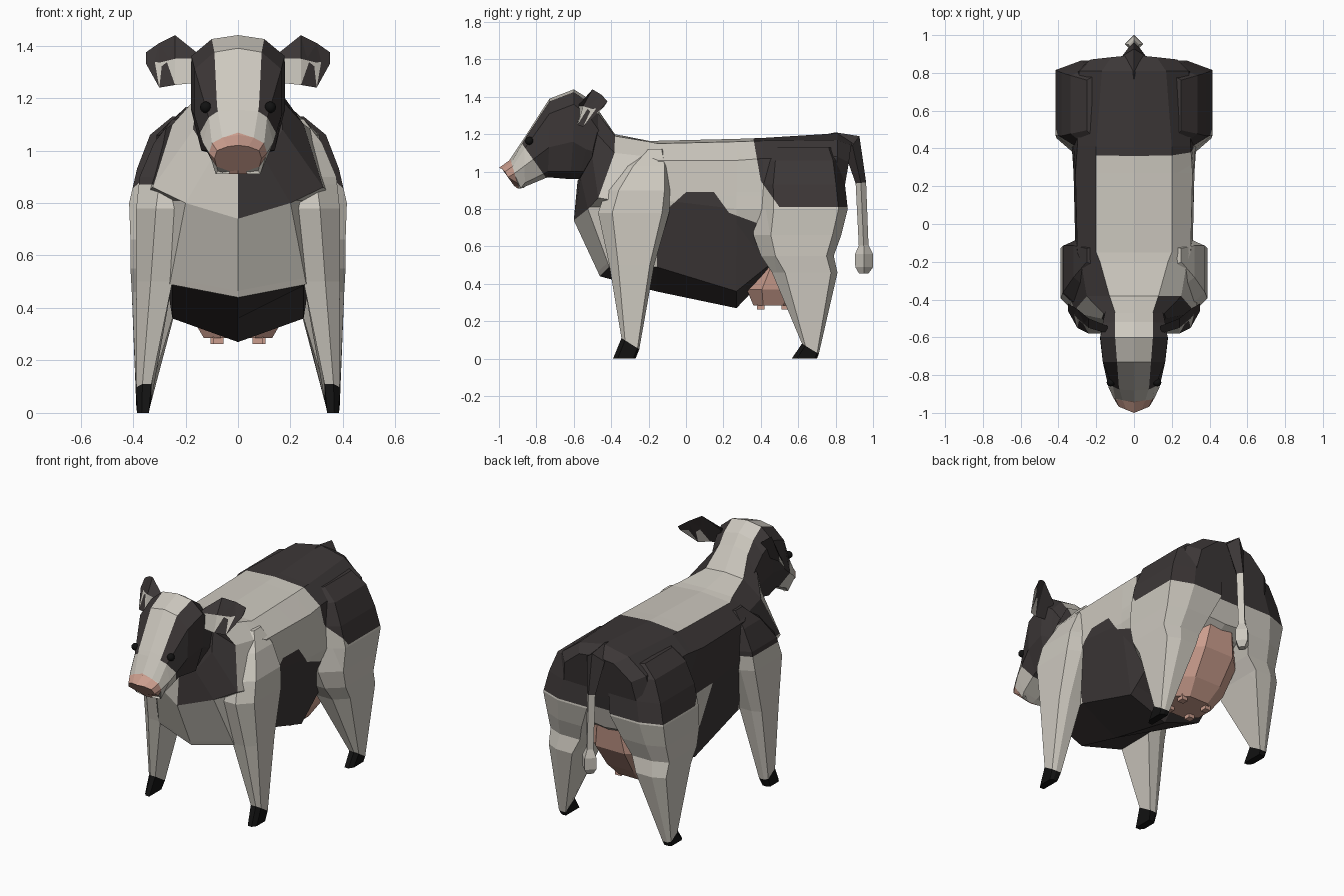
import bpy
import bmesh
from mathutils import Vector

if "Cube" in bpy.data.objects:
    bpy.data.objects.remove(bpy.data.objects["Cube"], do_unlink=True)


def material(name, colour):
    mat = bpy.data.materials.new(name)
    mat.use_nodes = True
    mat.diffuse_color = (*colour, 1)
    bsdf = next(n for n in mat.node_tree.nodes if n.type == "BSDF_PRINCIPLED")
    bsdf.inputs["Base Color"].default_value = (*colour, 1)
    bsdf.inputs["Roughness"].default_value = 0.9
    return mat


CREAM, DARK, PINK, BLACK = range(4)
MATERIALS = [
    material("cream_hide", (0.61, 0.58, 0.52)),
    material("dark_hide", (0.045, 0.038, 0.038)),
    material("pink_skin", (0.60, 0.34, 0.27)),
    material("black_horn", (0.006, 0.006, 0.006)),
]


def above(line, p):
    """True when p lies to the left of a line drawn in the side plane."""
    (ay, az), (by, bz) = line
    return (by - ay) * (p.z - az) - (bz - az) * (p.y - ay) > 0


def finish(name, bm, paint, cuts=()):
    """Cut along the colour borders, paint each face by its centre, add the object."""
    bmesh.ops.recalc_face_normals(bm, faces=bm.faces)
    for (ay, az), (by, bz) in cuts:
        bmesh.ops.bisect_plane(
            bm, geom=bm.verts[:] + bm.edges[:] + bm.faces[:], dist=0.0005,
            plane_co=(0, ay, az), plane_no=Vector((0, az - bz, by - ay)).normalized())
    for face in bm.faces:
        face.material_index = paint(face.calc_center_median(), face)
    mesh = bpy.data.meshes.new(name)
    bm.to_mesh(mesh)
    bm.free()
    for mat in MATERIALS:
        mesh.materials.append(mat)
    obj = bpy.data.objects.new(name, mesh)
    bpy.context.collection.objects.link(obj)
    return obj


def loft(name, rings, paint, cuts=()):
    bm = bmesh.new()
    loops = [[bm.verts.new(p) for p in ring] for ring in rings]
    count = len(loops[0])
    for a, b in zip(loops, loops[1:]):
        for i in range(count):
            j = (i + 1) % count
            bm.faces.new((a[i], a[j], b[j], b[i]))
    bm.faces.new(loops[0])
    bm.faces.new(loops[-1])
    return finish(name, bm, paint, cuts)


def section(y_top, y_low, half, sweep=0):
    """Symmetric cross-section from half outline points, leaning from top to bottom."""
    top, low = half[0][1], half[-1][1]
    pts = []
    for x, z in half:
        t = (top - z) / (top - low)
        pts.append((x, y_top + (y_low - y_top) * t ** 3 + sweep * x, z))
    return pts + [(-x, y, z) for x, y, z in pts[-2:0:-1]]


def box_ring(side, z, y0, y1, x0, x1, drop=0):
    """Leg section with bevelled outer corners, lowered by drop at the back."""
    mid, depth = x0 + 0.6 * (x1 - x0), y1 - y0
    return [(side * x, y, z - drop * (y - y0) / depth) for x, y in (
        (x0, y0), (mid, y0), (x1, y0 + 0.2 * depth), (x1, y1 - 0.1 * depth), (mid, y1), (x0, y1))]


# Borders of the hide patches, in the side plane
RUMP_FRONT = ((0.36, 1.18), (0.40, 0.95))
RUMP_CORNER = ((0.40, 0.95), (0.50, 0.81))
RUMP_LOW = ((0, 0.81), (1, 0.81))
FLANK = [((-0.10, 0.80), (0, 0.89)), ((0, 0.89), (0.15, 0.89)),
         ((0.15, 0.89), (0.23, 0.78)), ((0.23, 0.78), (0.42, 0.71))]
FLANK_REAR = ((0.30, 0.45), (0.19, 0.81))
SHOULDER_LOW = ((0, 0.87), (1, 0.87))


def is_rump(p):
    return above(RUMP_FRONT, p) and above(RUMP_CORNER, p) and above(RUMP_LOW, p)


def paint_body(p, face):
    if is_rump(p):
        return DARK
    if p.z < 0.47 and p.y < 0.42:
        return DARK if p.y > -0.4 else CREAM
    if -0.16 < p.y < 0.42:
        if p.x < 0:
            rear_spot = not above(FLANK_REAR, p) and not above(RUMP_LOW, p)
            return DARK if p.x < -0.2 and not rear_spot else CREAM
        below = [not above(line, p) for line in FLANK]
        return DARK if below[0] and below[1] and (below[2] or below[3]) else CREAM
    if p.y < -0.16 and p.x < -0.18 and above(SHOULDER_LOW, p):
        return DARK
    return CREAM


# Trunk
chest = section(-0.38, -0.60, [(0, 1.20), (0.13, 1.19), (0.25, 1.10), (0.325, 0.86), (0.2, 0.80), (0, 0.74)])
trunk = [
    chest,
    section(-0.20, -0.46, [(0, 1.165), (0.18, 1.16), (0.28, 1.08), (0.37, 0.82), (0.26, 0.49), (0, 0.44)]),
    section(-0.15, -0.16, [(0, 1.165), (0.2, 1.15), (0.30, 1.06), (0.31, 0.85), (0.25, 0.49), (0, 0.36)]),
    section(0.27, 0.27, [(0, 1.175), (0.2, 1.16), (0.31, 1.06), (0.32, 0.80), (0.25, 0.36), (0, 0.27)]),
    section(0.41, 0.45, [(0, 1.18), (0.2, 1.165), (0.3, 1.07), (0.33, 0.80), (0.25, 0.50), (0, 0.46)]),
    section(0.81, 0.72, [(0, 1.205), (0.17, 1.17), (0.29, 1.08), (0.35, 0.80), (0.25, 0.66), (0, 0.62)]),
    section(0.895, 0.80, [(0, 1.16), (0.12, 1.14), (0.23, 1.05), (0.27, 0.80), (0.2, 0.70), (0, 0.68)], -0.1),
]
loft("trunk", trunk, paint_body,
     [RUMP_FRONT, RUMP_CORNER, RUMP_LOW, SHOULDER_LOW, FLANK_REAR] + FLANK)


# Neck
def paint_neck(p, face):
    if abs(p.x) < 0.13 and p.z > 1.15:
        return CREAM
    return DARK if p.x > 0 or p.z > 1.1 else CREAM


nape = section(-0.47, -0.58, [(0, 1.33), (0.1, 1.31), (0.16, 1.2), (0.17, 1.08), (0.1, 0.97), (0, 0.95)])
loft("neck", [nape, chest], paint_neck)

# Head
NOSE = ((-0.89, 0.90), (-0.94, 1.07))
MUZZLE = ((-0.75, 0.97), (-0.87, 1.14))


def paint_head(p, face):
    if above(NOSE, p):
        return PINK
    on_blaze = abs(p.x) < 0.075 and p.z > 1.1
    return CREAM if on_blaze or above(MUZZLE, p) else DARK


head = [
    section(-1.0, -0.92, [(0, 1.02), (0.04, 1.015), (0.08, 1.0), (0.09, 0.97), (0.075, 0.915), (0, 0.925)], 0.4),
    section(-0.945, -0.90, [(0, 1.06), (0.06, 1.05), (0.1, 1.03), (0.11, 0.99), (0.085, 0.91), (0, 0.91)], 0.2),
    section(-0.865, -0.86, [(0, 1.18), (0.08, 1.17), (0.11, 1.12), (0.135, 1.03), (0.09, 0.94), (0, 0.92)]),
    section(-0.73, -0.74, [(0, 1.39), (0.09, 1.375), (0.165, 1.31), (0.165, 1.13), (0.11, 1.0), (0, 0.97)]),
    section(-0.60, -0.62, [(0, 1.44), (0.1, 1.425), (0.178, 1.36), (0.18, 1.16), (0.14, 1.0), (0, 0.96)]),
    section(-0.52, -0.58, [(0, 1.39), (0.1, 1.37), (0.165, 1.3), (0.16, 1.12), (0.11, 1.0), (0, 0.96)]),
    section(-0.45, -0.54, [(0, 1.30), (0.1, 1.28), (0.15, 1.2), (0.15, 1.1), (0.1, 1.0), (0, 0.97)]),
]
loft("head", head, paint_head, [NOSE, MUZZLE])


def paint_ear(p, face):
    return CREAM if face.normal.y < -0.2 and p.z < 1.335 else DARK


def paint_fore(p, face):
    if p.z < 0.09:
        return BLACK
    return DARK if p.x < 0 and above(SHOULDER_LOW, p) else CREAM


def paint_hind(p, face):
    return BLACK if p.z < 0.09 else DARK if is_rump(p) else CREAM


FORE = [(1.12, -0.22, -0.12, 0.16, 0.25), (1.03, -0.33, -0.09, 0.17, 0.32),
        (0.90, -0.43, -0.08, 0.18, 0.375), (0.78, -0.47, -0.09, 0.2, 0.388),
        (0.50, -0.41, -0.17, 0.25, 0.388),
        (0.11, -0.345, -0.25, 0.33, 0.387, 0.06), (0, -0.39, -0.27, 0.34, 0.385)]
HIND = [(1.13, 0.42, 0.80, 0.08, 0.25), (1.06, 0.39, 0.83, 0.06, 0.335),
        (0.93, 0.37, 0.85, 0.06, 0.385), (0.80, 0.37, 0.865, 0.08, 0.415),
        (0.66, 0.36, 0.83, 0.14, 0.41), (0.55, 0.40, 0.79, 0.18, 0.41),
        (0.46, 0.46, 0.81, 0.22, 0.405),
        (0.08, 0.62, 0.71, 0.335, 0.388, 0.055), (0, 0.565, 0.70, 0.34, 0.385)]

for label, s in (("left", 1), ("right", -1)):
    # Legs with hooves
    loft(label + "_front_leg", [box_ring(s, *r) for r in FORE], paint_fore, [SHOULDER_LOW])
    loft(label + "_hind_leg", [box_ring(s, *r) for r in HIND], paint_hind,
         [RUMP_FRONT, RUMP_CORNER, RUMP_LOW])

    # Ear: three-sided, folded along the front
    ear = [(0.14, (-0.58, 1.35), (-0.54, 1.36), (-0.58, 1.26)),
           (0.24, (-0.55, 1.35), (-0.50, 1.44), (-0.58, 1.25)),
           (0.30, (-0.50, 1.335), (-0.45, 1.41), (-0.55, 1.24)),
           (0.35, (-0.44, 1.345), (-0.42, 1.375), (-0.46, 1.33))]
    loft(label + "_ear", [[(s * x, y, z) for y, z in pts] for x, *pts in ear], paint_ear)

    # Eye
    bm = bmesh.new()
    bmesh.ops.create_uvsphere(bm, u_segments=12, v_segments=8, radius=0.022)
    bmesh.ops.translate(bm, verts=bm.verts, vec=(s * 0.123, -0.838, 1.165))
    eye = finish(label + "_eye", bm, lambda p, f: BLACK)
    eye.data.shade_smooth()

    # Teats
    for place, x, y in (("front", 0.075, 0.40), ("rear", 0.085, 0.53)):
        bm = bmesh.new()
        bmesh.ops.create_cube(bm, size=0.04)
        bmesh.ops.translate(bm, verts=bm.verts, vec=(s * x, y, 0.283))
        finish(label + "_" + place + "_teat", bm, lambda p, f: PINK)

# Udder
udder = []
for z, y0, y1, w in ((0.68, 0.45, 0.77, 0.15), (0.52, 0.37, 0.75, 0.2),
                     (0.37, 0.325, 0.65, 0.18), (0.285, 0.36, 0.57, 0.13)):
    c = 0.25 * (y1 - y0)
    udder.append([(-w, y0 + c, z), (-w / 2, y0, z), (w / 2, y0, z), (w, y0 + c, z),
                  (w, y1 - c, z), (w / 2, y1, z), (-w / 2, y1, z), (-w, y1 - c, z)])
loft("udder", udder, lambda p, f: PINK)


# Tail: diamond sections square to the path
def tail_ring(y, z, r, ny, nz):
    return [(r, y, z), (0, y + r * ny, z + r * nz), (-r, y, z), (0, y - r * ny, z - r * nz)]


tail = [tail_ring(*r) for r in (
    (0.64, 1.17, 0.008, 0, 1), (0.80, 1.175, 0.035, 0, 1), (0.89, 1.14, 0.062, 0.6, 0.8),
    (0.935, 0.94, 0.028, 1, 0.1), (0.95, 0.60, 0.026, 1, 0))]
loft("tail", tail, lambda p, f: DARK if p.z > 0.94 else CREAM)
tuft = [tail_ring(y, z, r, 1, 0) for y, z, r in (
    (0.95, 0.61, 0.024), (0.952, 0.56, 0.048), (0.953, 0.49, 0.048), (0.95, 0.455, 0.025))]
loft("tail_tuft", tuft, lambda p, f: CREAM)
